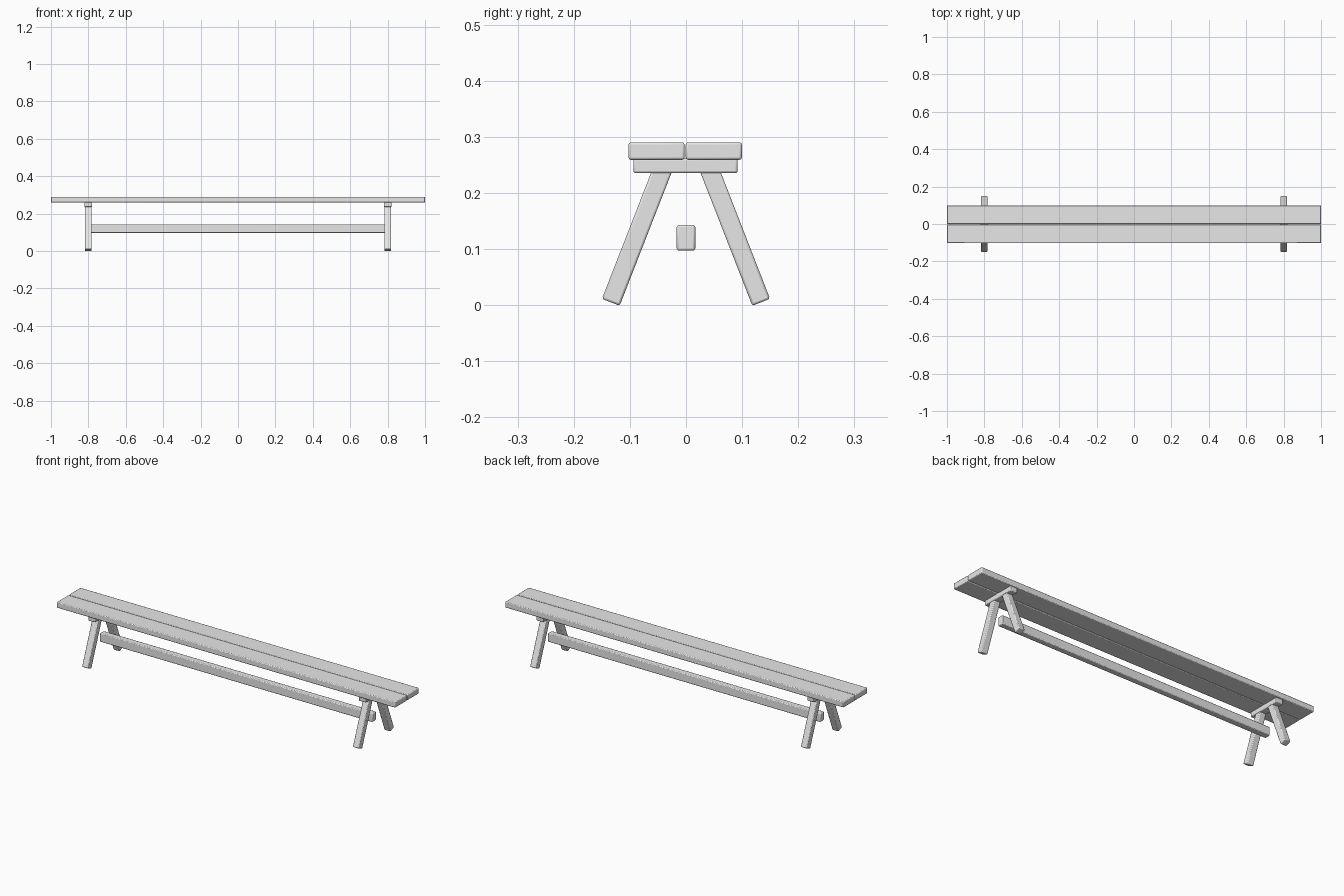
import bpy, math
from mathutils import Vector

cube = bpy.data.objects.get("Cube")
if cube:
    bpy.data.objects.remove(cube, do_unlink=True)

# Single plain grey finish
GREY = (0.8, 0.8, 0.8, 1)
grey = bpy.data.materials.new("plain_grey")
grey.use_nodes = True
grey.diffuse_color = GREY
grey.node_tree.nodes["Principled BSDF"].inputs["Base Color"].default_value = GREY


def timber(name, size, centre, tilt=0.0, chamfer=0.004):
    """A chamfered length of wood, tilted about the x axis."""
    bpy.ops.mesh.primitive_cube_add(size=1, location=centre)
    obj = bpy.context.object
    obj.name = name
    obj.scale = size
    bpy.ops.object.transform_apply(location=False, rotation=False, scale=True)
    obj.rotation_euler.x = tilt
    bevel = obj.modifiers.new("chamfer", 'BEVEL')
    bevel.width = chamfer
    bevel.segments = 2
    obj.data.materials.append(grey)
    bpy.ops.object.shade_smooth_by_angle(angle=math.radians(30))
    return obj


# Seat: two long planks with a narrow groove between them
for side, y in (("front", -0.0525), ("back", 0.0495)):
    timber(f"{side}_seat_plank", (2, 0.1, 0.031), (0, y, 0.2745))

# Long rail joining the two trestles
timber("stretcher", (1.61, 0.033, 0.046), (0, 0, 0.12))

# Trestles: a cross beam under the seat and two splayed legs
SPLAY = math.radians(21.3)
LEG_LENGTH = 0.262
for end, x in (("right", -0.8), ("left", 0.8)):
    timber(f"{end}_cross_beam", (0.041, 0.186, 0.027), (x, -0.001, 0.2485))
    for side, s in (("front", -1), ("back", 1)):
        foot = Vector((x, s * 0.134, 0.005))
        along = Vector((0, -s * math.sin(SPLAY), math.cos(SPLAY)))
        timber(f"{end}_{side}_leg", (0.036, 0.034, LEG_LENGTH),
               foot + along * LEG_LENGTH / 2, s * SPLAY)
